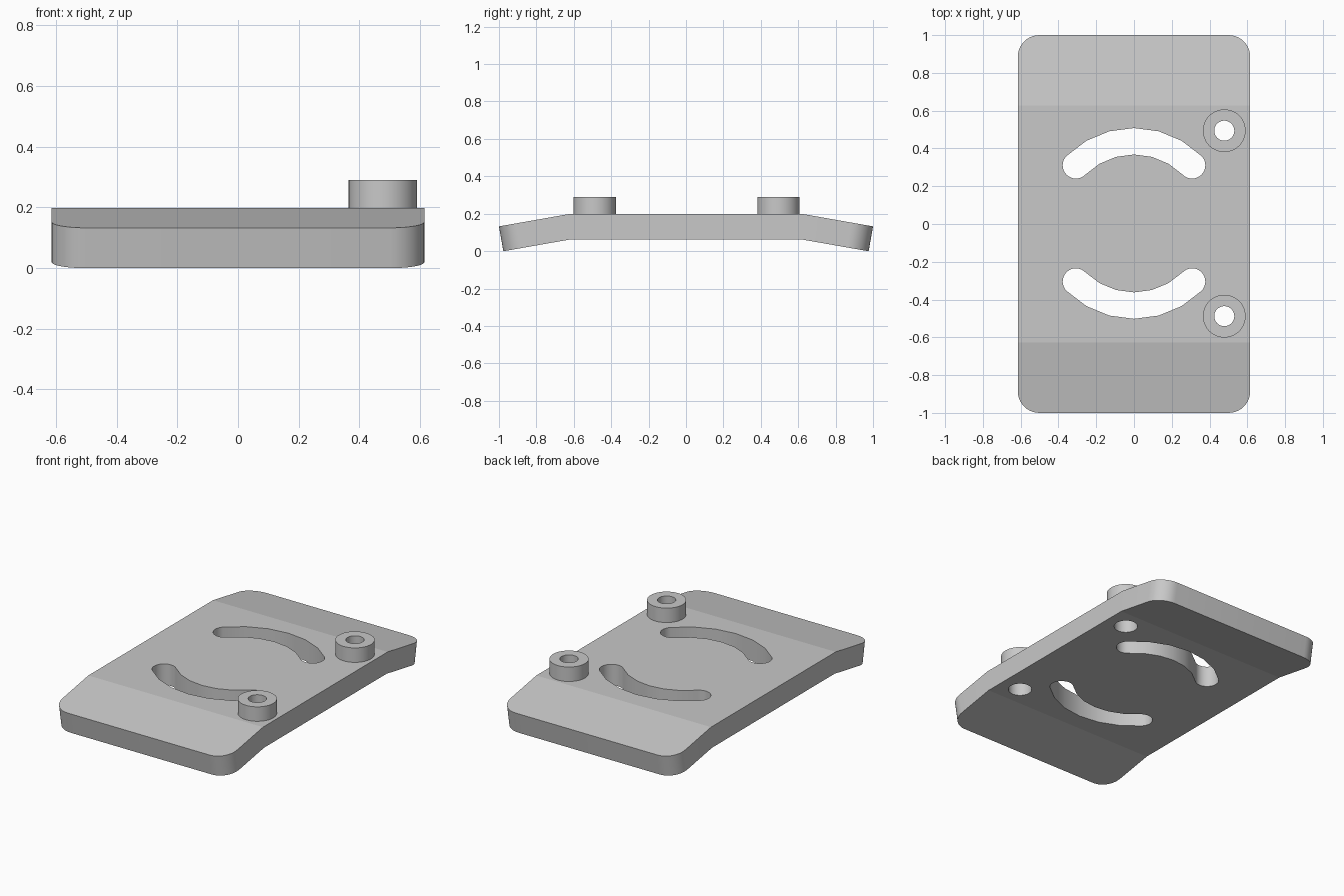
import bpy, bmesh
from math import sin, cos, tan, pi, radians
from mathutils import Vector

cube = bpy.data.objects.get("Cube")
if cube:
    bpy.data.objects.remove(cube, do_unlink=True)

HALF_W, TOP, THICK = 0.615, 0.198, 0.135
BEND, TILT, CORNER = 0.627, radians(10), 0.115
HALF_L = BEND + (1 - BEND) / cos(TILT)      # unfolded half length
MID_Y = 0.003                               # centre of slots and bosses
BOSS_X, BOSS_Y, BOSS_TOP = 0.478, 0.491, 0.29

grey = bpy.data.materials.new("plain_grey")
grey.use_nodes = True
colour = (0.58, 0.58, 0.58, 1)
grey.diffuse_color = colour
grey.node_tree.nodes["Principled BSDF"].inputs["Base Color"].default_value = colour


def arc(cx, cy, r, start, end, steps):
    """Points along an arc, angles in degrees."""
    angles = [radians(start + (end - start) * i / steps) for i in range(steps + 1)]
    return [(cx + r * cos(a), cy + r * sin(a)) for a in angles]


def prism(outline, z0, z1):
    """Closed bmesh made by extruding a flat outline from z0 to z1."""
    bm = bmesh.new()
    face = bm.faces.new([bm.verts.new((x, y, z0)) for x, y in outline])
    ext = bmesh.ops.extrude_face_region(bm, geom=[face])
    for v in ext["geom"]:
        if isinstance(v, bmesh.types.BMVert):
            v.co.z = z1
    bmesh.ops.recalc_face_normals(bm, faces=bm.faces)
    return bm


def add_object(name, bm):
    mesh = bpy.data.meshes.new(name)
    bm.to_mesh(mesh)
    bm.free()
    mesh.materials.append(grey)
    obj = bpy.data.objects.new(name, mesh)
    bpy.context.collection.objects.link(obj)
    return obj


def activate(obj):
    bpy.ops.object.select_all(action="DESELECT")
    obj.select_set(True)
    bpy.context.view_layer.objects.active = obj


def cut(obj, outline):
    """Cut a vertical hole of the given outline."""
    cutter = add_object("hole_cutter", prism(outline, -0.5, 0.5))
    cutter.hide_render = True
    mod = obj.modifiers.new("hole", "BOOLEAN")
    mod.operation, mod.solver, mod.object = "DIFFERENCE", "EXACT", cutter
    activate(obj)
    bpy.ops.object.modifier_apply(modifier=mod.name)
    bpy.data.objects.remove(cutter, do_unlink=True)


def shade(obj):
    """Smooth round walls, keep the broad faces flat."""
    activate(obj)
    bpy.ops.object.shade_smooth_by_angle(angle=radians(30))
    for p in obj.data.polygons:
        if abs(p.normal.z) > 0.9:
            p.use_smooth = False


# Plate: rounded rectangle, scored at the bends, then both ends folded down
outline = []
for i, (sx, sy) in enumerate([(1, 1), (-1, 1), (-1, -1), (1, -1)]):
    outline += arc(sx * (HALF_W - CORNER), sy * (HALF_L - CORNER), CORNER,
                   90 * i, 90 * i + 90, 10)
bm = prism(outline, -THICK, 0)
for side in (1, -1):
    bmesh.ops.bisect_plane(bm, geom=bm.verts[:] + bm.edges[:] + bm.faces[:],
                           plane_co=(0, side * BEND, 0), plane_no=(0, 1, 0))
for v in bm.verts:
    side = 1 if v.co.y > 0 else -1
    run, depth = abs(v.co.y) - BEND, -v.co.z
    if abs(run) < 1e-4:
        v.co = Vector((v.co.x, side * (BEND - depth * tan(TILT / 2)), TOP - depth))
    else:
        v.co = Vector((v.co.x,
                       side * (BEND + run * cos(TILT) - depth * sin(TILT)),
                       TOP - run * sin(TILT) - depth * cos(TILT)))
plate = add_object("bent_plate", bm)

# Curved slots and bolt holes
SLOT_R, SLOT_HALF = 0.435, 0.07
end = SLOT_R * cos(pi / 4)
for side in (1, -1):
    slot = (arc(0, 0, SLOT_R + SLOT_HALF, 45, 135, 6)
            + arc(-end, end, SLOT_HALF, 135, 315, 16)[1:]
            + arc(0, 0, SLOT_R - SLOT_HALF, 135, 45, 6)[1:]
            + arc(end, end, SLOT_HALF, -135, 45, 16)[1:-1])
    cut(plate, [(x, side * y + MID_Y) for x, y in slot])
    cut(plate, arc(BOSS_X, side * BOSS_Y + MID_Y, 0.07, 0, 360, 48)[:-1])
shade(plate)

# Raised bosses with narrower bores
for name, side in (("back_boss", 1), ("front_boss", -1)):
    y = side * BOSS_Y + MID_Y
    boss = add_object(name, prism(arc(BOSS_X, y, 0.113, 0, 360, 48)[:-1], TOP, BOSS_TOP))
    cut(boss, arc(BOSS_X, y, 0.053, 0, 360, 48)[:-1])
    shade(boss)
